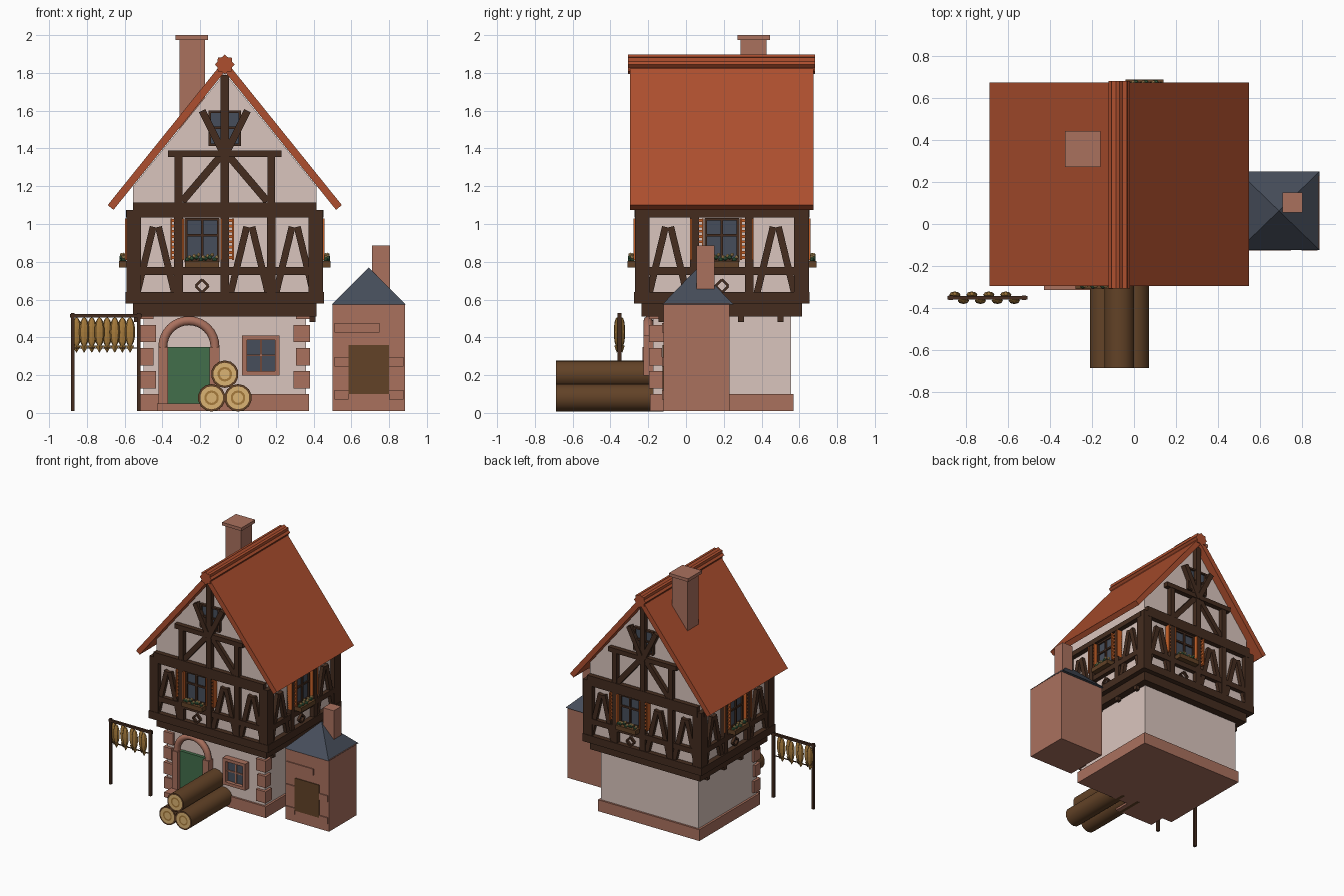
import bpy, bmesh, math
from mathutils import Matrix, Vector

if "Cube" in bpy.data.objects:
    bpy.data.objects.remove(bpy.data.objects["Cube"])


def material(name, r, g, b):
    m = bpy.data.materials.new(name)
    m.use_nodes = True
    col = [(c / 255) ** 2.2 for c in (r, g, b)] + [1]
    m.diffuse_color = col
    m.node_tree.nodes["Principled BSDF"].inputs["Base Color"].default_value = col
    return m


plaster = material("plaster", 217, 196, 188)
brick = material("brick", 168, 112, 94)
timber = material("dark_timber", 70, 48, 36)
tile = material("roof_tile", 172, 80, 50)
slate = material("slate_blue", 72, 79, 91)
green = material("door_green", 68, 110, 76)
orange = material("shutter_orange", 200, 98, 45)
tan = material("cut_wood", 218, 178, 115)
bark = material("bark_brown", 98, 68, 43)
gold = material("dried_gold", 165, 122, 62)

I = Matrix()
T = Matrix.Translation
CX, CY, HX, HY = -0.07, 0.19, 0.485, 0.425


def finish(bm, name, *mats):
    bmesh.ops.recalc_face_normals(bm, faces=bm.faces)
    me = bpy.data.meshes.new(name)
    bm.to_mesh(me)
    bm.free()
    for m in mats:
        me.materials.append(m)
    ob = bpy.data.objects.new(name, me)
    bpy.context.collection.objects.link(ob)
    return ob


def box(bm, x0, x1, y0, y1, z0, z1, M=I):
    mid = T(((x0 + x1) / 2, (y0 + y1) / 2, (z0 + z1) / 2))
    bmesh.ops.create_cube(bm, size=1, matrix=M @ mid @ Matrix.Diagonal((x1 - x0, y1 - y0, z1 - z0, 1)))


def beam(bm, M, u1, z1, u2, z2, w=0.04, d=0.035):
    """Straight timber on a wall, standing d proud of it."""
    L, a = math.hypot(u2 - u1, z2 - z1), math.atan2(z2 - z1, u2 - u1)
    bmesh.ops.create_cube(bm, size=1, matrix=M @ T(((u1 + u2) / 2, -d / 2, (z1 + z2) / 2))
                          @ Matrix.Rotation(-a, 4, 'Y') @ Matrix.Diagonal((L, d, w, 1)))


def solid(name, mat, *dims):
    bm = bmesh.new()
    box(bm, *dims)
    return finish(bm, name, mat)


def prism(name, mat, pts, y0, y1):
    bm = bmesh.new()
    f = bm.faces.new([bm.verts.new((x, y0, z)) for x, z in pts])
    ext = bmesh.ops.extrude_face_region(bm, geom=[f])["geom"]
    bmesh.ops.translate(bm, vec=(0, y1 - y0, 0), verts=[v for v in ext if isinstance(v, bmesh.types.BMVert)])
    return finish(bm, name, mat)


# Ground floor, plinth and jettied upper floor
def storey(name, mat, hx, hy, z0, z1):
    solid(name, mat, CX - hx, CX + hx, CY - hy, CY + hy, z0, z1)


storey("plinth", brick, 0.447, 0.38, 0.01, 0.1)
storey("ground_wall", plaster, 0.43, 0.365, 0.05, 0.53)
storey("jetty_beam", timber, HX, HY, 0.51, 0.58)
storey("sill_beam", timber, HX + 0.04, HY + 0.04, 0.58, 0.64)
storey("upper_wall", plaster, HX, HY, 0.6, 1.1)
prism("gable_wall", plaster, [(CX - HX, 1.05), (CX + HX, 1.05), (CX + HX, 1.2), (CX, 1.8), (CX - HX, 1.2)],
      CY - HY, CY + HY)

bm = bmesh.new()
for sx in (-1, 1):
    for sy in (-1, 1):
        x, y = CX + sx * (HX - 0.003), CY + sy * (HY - 0.003)
        box(bm, x - 0.039, x + 0.039, y - 0.039, y + 0.039, 0.6, 1.075)
    for k in (-0.32, -0.11, 0.1, 0.31):
        box(bm, CX + sx * 0.465 - 0.016, CX + sx * 0.465 + 0.016, CY + k - 0.016, CY + k + 0.016, 0.48, 0.52)
finish(bm, "corner_posts_and_joists", timber)


# Timber-framed upper facades, each with one shuttered window
def facade(side, M, half, posts, braced, win, top):
    fr = bmesh.new()
    for u in posts:
        beam(fr, M, u, 0.62, u, 1.06, 0.045)
    beam(fr, M, -half, 0.752, half, 0.752, 0.042, 0.033)
    beam(fr, M, -half, (1.035 + top) / 2, half, (1.035 + top) / 2, top - 1.035, 0.038)
    for c in braced:
        for s in (-1, 1):
            beam(fr, M, c + s * 0.1, 0.63, c + s * 0.014, 0.985, 0.036, 0.028)
    for a in range(4):
        p, q = [(win + 0.034 * math.cos(t), 0.672 + 0.034 * math.sin(t))
                for t in (a * math.pi / 2, (a + 1) * math.pi / 2)]
        beam(fr, M, *p, *q, 0.013, 0.02)
    for s in (-1, 0, 1):
        beam(fr, M, win + s * 0.085, 0.8, win + s * 0.085, 1.03, 0.014, 0.022)
    for z in (0.81, 0.94, 1.025):
        beam(fr, M, win - 0.09, z, win + 0.09, z, 0.014, 0.021)
    finish(fr, side + "_timber_frame", timber)

    gl = bmesh.new()
    box(gl, win - 0.085, win + 0.085, -0.01, 0.01, 0.8, 1.025, M)
    finish(gl, side + "_window_glass", slate)

    sh = bmesh.new()
    for s in (-1, 1):
        c = win + s * 0.132
        for e in (-0.031, 0.031):
            beam(sh, M, c + e, 0.81, c + e, 1.03, 0.009, 0.043)
        for i in range(8):
            beam(sh, M, c - 0.03, 0.822 + i * 0.028, c + 0.03, 0.822 + i * 0.028, 0.015, 0.033)
    finish(sh, side + "_shutters", orange)

    fb = bmesh.new()
    box(fb, win - 0.09, win + 0.09, -0.075, 0, 0.77, 0.805, M)
    finish(fb, side + "_flower_box", bark)
    for part, mat, z, shift in (("leaves", green, 0.812, 0), ("flowers", tan, 0.825, 0.012)):
        fl = bmesh.new()
        for i in range(7):
            bmesh.ops.create_icosphere(fl, subdivisions=1, radius=0.014 - shift / 4, matrix=M @ T(
                (win - 0.078 + i * 0.024 + shift, -0.05 - 0.01 * (i % 2), z + 0.006 * (i % 3))))
        finish(fl, side + "_" + part, mat)


# Gable timbers and attic window
def gable(side, M):
    bm = bmesh.new()
    beam(bm, M, 0, 1.1, 0, 1.79, 0.043)
    beam(bm, M, -0.3, 1.372, 0.3, 1.372, 0.036, 0.038)
    for s in (-1, 1):
        beam(bm, M, s * 0.245, 1.1, s * 0.245, 1.37, 0.04)
        beam(bm, M, s * 0.225, 1.12, 0, 1.385, 0.04, 0.03)
        beam(bm, M, 0, 1.36, s * 0.12, 1.6, 0.038, 0.042)
        beam(bm, M, s * 0.08, 1.42, s * 0.08, 1.6, 0.014, 0.025)
    for z in (1.42, 1.51, 1.595):
        beam(bm, M, -0.085, z, 0.085, z, 0.013, 0.024)
    finish(bm, side + "_gable_timbers", timber)
    bm = bmesh.new()
    box(bm, -0.08, 0.08, -0.01, 0.01, 1.42, 1.595, M)
    finish(bm, side + "_attic_glass", slate)


for i, side in enumerate(("front", "left", "back", "right")):
    wide = i % 2 == 0
    M = T((CX, CY, 0)) @ Matrix.Rotation(i * math.pi / 2, 4, 'Z') @ T((0, -(HY if wide else HX), 0))
    if wide:
        facade(side, M, HX, (-0.245, 0, 0.245), (-0.365, 0.13, 0.37), -0.12, 1.115)
        gable(side, M)
    else:
        facade(side, M, HY, (-0.145, 0.145), (-0.285, 0.285), 0, 1.075)

# Roof slabs, ridge and chimney
for name, s in (("left", 1), ("right", -1)):
    prism(name + "_roof_slope", tile, [(CX, 1.87), (CX + s * 0.62, 1.1), (CX + s * 0.589, 1.075), (CX, 1.806)],
          -0.297, 0.675)
ridge = []
for k in range(16):
    r, a = (0.052, 0.041)[k % 2], k * math.pi / 8
    ridge.append((CX + r * math.cos(a), 1.845 + r * math.sin(a)))
prism("roof_ridge", tile, ridge, -0.308, 0.682)
solid("chimney", brick, -0.31, -0.175, 0.288, 0.425, 1.4, 1.98)
solid("chimney_cap", brick, -0.33, -0.16, 0.272, 0.445, 1.975, 2.0)

# Front corner stones
bm = bmesh.new()
for s in (-1, 1):
    for i in range(4):
        w = 0.085 - 0.012 * (i % 2)
        a, b = CX + s * (0.45 - w), CX + s * 0.45
        box(bm, min(a, b), max(a, b), -0.197, -0.2 + w, 0.13 + 0.122 * i, min(0.222 + 0.122 * i, 0.51))
finish(bm, "corner_stones", brick)

# Arched doorway
solid("door", green, -0.37, -0.15, -0.2, -0.17, 0.05, 0.35)
solid("door_step", brick, -0.43, -0.095, -0.315, -0.17, 0.01, 0.05)
bm = bmesh.new()
box(bm, -0.42, -0.37, -0.23, -0.17, 0.04, 0.35)
box(bm, -0.15, -0.097, -0.23, -0.17, 0.04, 0.35)
finish(bm, "door_jambs", brick)
bm = bmesh.new()
ring = bmesh.ops.create_circle(bm, segments=10, radius=0.025, matrix=T((-0.122, -0.2, 0.35)))["verts"]
bmesh.ops.spin(bm, geom=ring + bm.edges[:], cent=(-0.26, -0.2, 0.35), axis=(0, 1, 0), angle=-math.pi, steps=16)
for f in bm.faces:
    f.smooth = True
finish(bm, "door_arch", brick)

# Ground floor window
solid("ground_glass", slate, 0.04, 0.205, -0.195, -0.17, 0.21, 0.395)
bm = bmesh.new()
W = T((0, -0.175, 0))
for x, w in ((0.034, 0.025), (0.122, 0.01), (0.208, 0.025)):
    beam(bm, W, x, 0.2, x, 0.41, w, 0.05 if w > 0.02 else 0.028)
for z, w in ((0.211, 0.024), (0.305, 0.01), (0.398, 0.024)):
    beam(bm, W, 0.022, z, 0.22, z, w, 0.05 if w > 0.02 else 0.028)
finish(bm, "ground_window_frame", brick)

# Outdoor oven
solid("oven_body", brick, 0.5, 0.885, -0.118, 0.23, 0.01, 0.58)
bm = bmesh.new()
bmesh.ops.create_cone(bm, cap_ends=True, segments=4, radius1=math.sqrt(0.5), radius2=0, depth=1,
                      matrix=T((0.692, 0.063, 0.672)) @ Matrix.Diagonal((0.388, 0.376, 0.194, 1))
                      @ Matrix.Rotation(math.pi / 4, 4, 'Z'))
finish(bm, "oven_roof", slate)
solid("oven_chimney", brick, 0.71, 0.805, 0.055, 0.15, 0.58, 0.885)
solid("oven_door", bark, 0.585, 0.8, -0.124, -0.11, 0.1, 0.36)
bm = bmesh.new()
for x0, x1, z in ((0.51, 0.75, 0.425), (0.51, 0.585, 0.245), (0.8, 0.875, 0.245), (0.51, 0.585, 0.07), (0.8, 0.875, 0.07)):
    box(bm, x0, x1, -0.126, -0.11, z, z + 0.05)
finish(bm, "oven_bricks", brick)

# Log pile with ringed ends
for n, (x, z) in enumerate(((-0.14, 0.08), (0.0, 0.08), (-0.07, 0.205))):
    bm = bmesh.new()
    bmesh.ops.create_cone(bm, cap_ends=True, segments=14, radius1=0.073, radius2=0.073, depth=0.57,
                          matrix=T((x, -0.403, z)) @ Matrix.Rotation(math.pi / 2, 4, 'X'))
    for f in bm.faces:
        f.smooth = len(f.verts) == 4
    for cap in [f for f in bm.faces if len(f.verts) > 4]:
        for step, idx in ((0.012, 1), (0.022, 2), (0.012, 1)):
            bmesh.ops.inset_region(bm, faces=[cap], thickness=step)
            cap.material_index = idx
            for e in cap.edges:
                for f in e.link_faces:
                    if f is not cap:
                        f.smooth = False
    finish(bm, "log_%d" % (n + 1), bark, tan, gold)

# Drying rack with hanging fish
bm = bmesh.new()
for x in (-0.875, -0.525):
    box(bm, x - 0.01, x + 0.01, -0.362, -0.342, 0.01, 0.53)
box(bm, -0.89, -0.508, -0.361, -0.343, 0.505, 0.523)
box(bm, -0.875, -0.525, -0.355, -0.349, 0.34, 0.346)
finish(bm, "drying_rack", timber)
bm = bmesh.new()
for i in range(8):
    x, y = -0.855 + i * 0.0405, (-0.338, -0.366)[i % 2]
    bmesh.ops.create_uvsphere(bm, u_segments=8, v_segments=8, radius=1,
                              matrix=T((x, y, 0.428)) @ Matrix.Diagonal((0.027, 0.016, 0.078, 1)))
    bmesh.ops.create_cone(bm, cap_ends=True, segments=4, radius1=0.002, radius2=0.022, depth=0.035,
                          matrix=T((x, y, 0.338)) @ Matrix.Diagonal((1, 0.6, 1, 1)))
finish(bm, "hanging_fish", gold)
